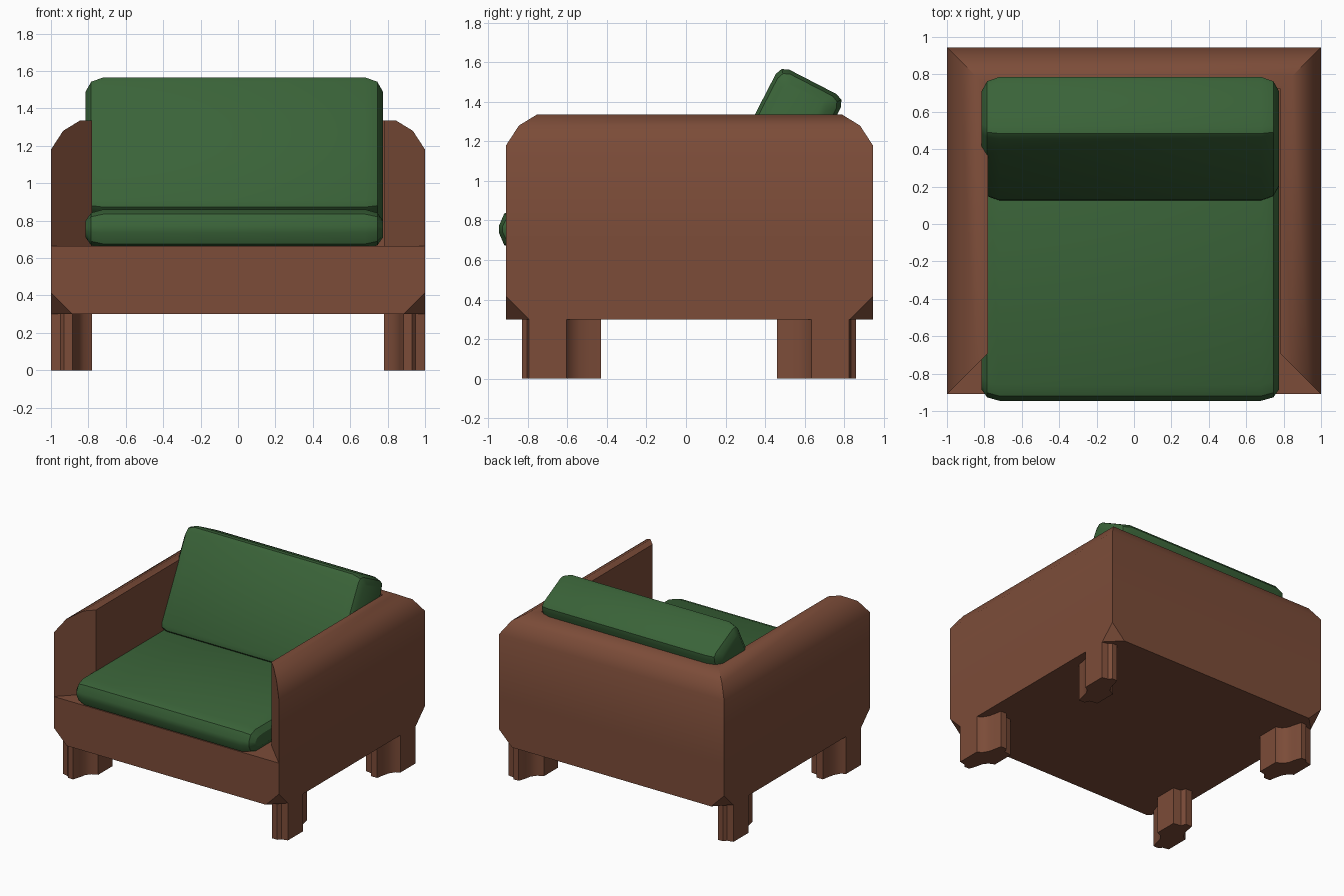
import bpy, bmesh, math

if "Cube" in bpy.data.objects:
    bpy.data.objects.remove(bpy.data.objects["Cube"])

def material(name, rgb):
    m = bpy.data.materials.new(name)
    m.diffuse_color = (*rgb, 1)
    m.use_nodes = True
    m.node_tree.nodes["Principled BSDF"].inputs["Base Color"].default_value = m.diffuse_color
    return m

WOOD = material("brown", (0.20, 0.072, 0.04))
CLOTH = material("green", (0.042, 0.125, 0.04))

def finish(name, bm, mat, angle=30):
    bmesh.ops.recalc_face_normals(bm, faces=bm.faces[:])
    me = bpy.data.meshes.new(name)
    bm.to_mesh(me)
    bm.free()
    me.materials.append(mat)
    ob = bpy.data.objects.new(name, me)
    bpy.context.collection.objects.link(ob)
    bpy.ops.object.select_all(action='DESELECT')
    ob.select_set(True)
    bpy.context.view_layer.objects.active = ob
    bpy.ops.object.shade_smooth_by_angle(angle=math.radians(angle))
    return ob

def loft(bm, rings):
    """Skin closed rings of points together and cap both ends."""
    vs = [[bm.verts.new(p) for p in r] for r in rings]
    n = len(vs[0])
    for a, b in zip(vs, vs[1:]):
        for i in range(n):
            bm.faces.new((a[i], a[(i + 1) % n], b[(i + 1) % n], b[i]))
    bm.faces.new(vs[0])
    bm.faces.new(vs[-1])

YF, YB = -0.91, 0.945          # front and back of the frame
BOTTOM, DECK, CH = 0.30, 0.665, 0.115

def corner(sx, sy, o, z):
    """Frame corner moved inwards by o on both axes."""
    return (sx * (1 - o), YB - o if sy > 0 else YF + o, z)

# Frame base: block with the lower corners cut off
STATIONS = [(1, -1), (1, 1), (-1, 1), (-1, -1)]
bm = bmesh.new()
for sx, sy in STATIONS:
    x, y, _ = corner(sx, sy, 0, 0)
    for p in ((x, y, DECK), (x, y, BOTTOM + CH),
              (x - sx * CH, y, BOTTOM), (x, y - sy * CH, BOTTOM)):
        bm.verts.new(p)
bmesh.ops.convex_hull(bm, input=bm.verts[:])
bm.normal_update()
bmesh.ops.delete(bm, geom=[f for f in bm.faces if abs(f.normal.z) > 0.9
                           and f.calc_center_median().z > 0.6], context='FACES_ONLY')
# Seat deck between the walls
T = 0.22
deck = [corner(1, -1, 0, DECK)] + [corner(sx, sy, T, DECK) for sx, sy in STATIONS] \
    + [corner(-1, -1, 0, DECK)]
bm.faces.new([bm.verts.new(p) for p in deck])
# Arms and back: rounded-top wall swept around, mitred at the front ends
wall = [(0, DECK), (0, 1.18), (0.065, 1.28), (0.155, 1.335), (T, 1.335), (T, DECK)]
rings = [[bm.verts.new(corner(sx, sy, o, z)) for o, z in wall] for sx, sy in STATIONS]
for a, b in zip(rings, rings[1:]):
    for i in range(len(wall) - 1):
        bm.faces.new((a[i], a[i + 1], b[i + 1], b[i]))
bm.faces.new(rings[0])
bm.faces.new(rings[-1])
bmesh.ops.remove_doubles(bm, verts=bm.verts[:], dist=1e-4)
bmesh.ops.dissolve_limit(bm, angle_limit=0.01, verts=bm.verts[:], edges=bm.edges[:])
finish("frame", bm, WOOD, 35)

# Legs: scooped cross-section, mirrored to the four corners
LEG = [(1, 0.825), (1, 0.635), (0.965, 0.615), (0.938, 0.57), (0.925, 0.515),
       (0.915, 0.46), (0.86, 0.46), (0.845, 0.50), (0.78, 0.51), (0.78, 0.69),
       (0.825, 0.71), (0.855, 0.75), (0.865, 0.80), (0.885, 0.86),
       (0.93, 0.86), (0.95, 0.835)]
for sx, sy in STATIONS:
    side = "right" if sx > 0 else "left"
    end = "back" if sy > 0 else "front"
    bm = bmesh.new()
    loft(bm, [[(sx * x, y if sy > 0 else 0.03 - y, z) for x, y in LEG]
              for z in (0, BOTTOM)])
    finish(f"{end}_{side}_leg", bm, WOOD, 35)

# Cushions: soft-edged slab, long axis of the profile is local y, thickness local z
def cushion(name, a, b, c, loc, tilt):
    quarter = [(a, b - c), (a - 0.3 * c, b - 0.3 * c), (a - c, b)]
    prof = quarter + [(-y, z) for y, z in quarter[::-1]]
    prof += [(-y, -z) for y, z in prof]
    ends = [(0.795, 0.06), (0.765, 0.018), (0.70, 0)]
    levels = [(-x, d) for x, d in ends] + [(x, d) for x, d in ends[::-1]]
    bm = bmesh.new()
    loft(bm, [[(x, y * (1 - d / a), z * (1 - d / b)) for y, z in prof]
              for x, d in levels])
    ob = finish(name, bm, CLOTH, 32)
    ob.location = loc
    ob.rotation_euler.x = math.radians(tilt)

cushion("seat_cushion", 0.8225, 0.105, 0.085, (-0.02, -0.1225, 0.755), 0)
cushion("back_cushion", 0.405, 0.185, 0.05, (-0.02, 0.456, 1.141), 62.7)
